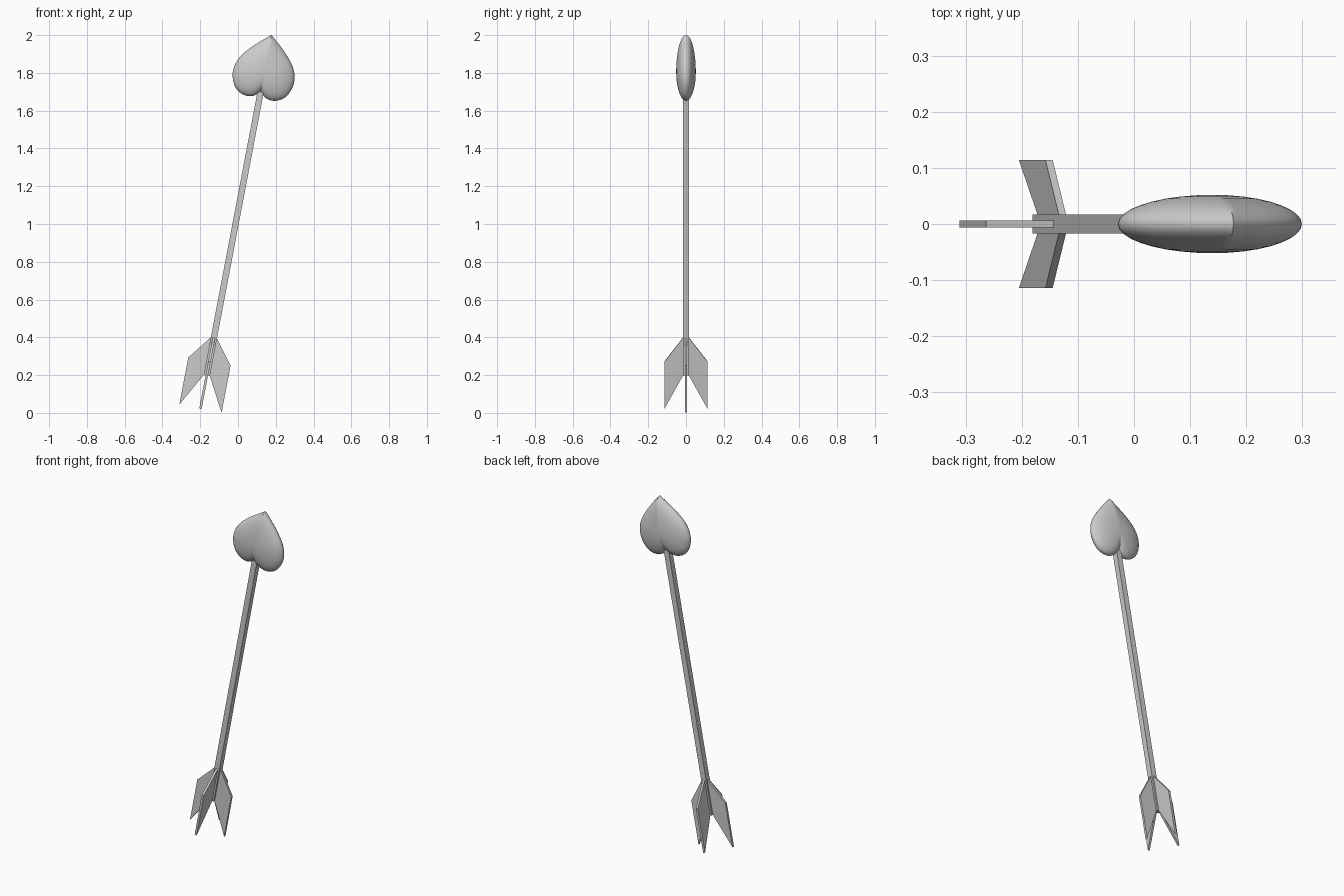
import bpy, bmesh, math
from mathutils import Matrix, Vector

if "Cube" in bpy.data.objects:
    bpy.data.objects.remove(bpy.data.objects["Cube"])

# Every part is modelled upright, then leaned over along the arrow's axis
TILT = (Matrix.Translation((-0.165, 0, 0.2))
        @ Matrix.Rotation(math.atan(0.19), 4, 'Y'))


def finish(name, bm, smooth=False):
    bmesh.ops.recalc_face_normals(bm, faces=bm.faces)
    bm.transform(TILT)
    mesh = bpy.data.meshes.new(name)
    bm.to_mesh(mesh)
    bm.free()
    obj = bpy.data.objects.new(name, mesh)
    bpy.context.collection.objects.link(obj)
    if smooth:
        bpy.context.view_layer.objects.active = obj
        obj.select_set(True)
        bpy.ops.object.shade_smooth_by_angle(angle=math.radians(40))
        obj.select_set(False)
    return obj


def curve_through(points, steps):
    """Catmull-Rom samples of an open curve."""
    p = [Vector(q) for q in points]
    p = [2 * p[0] - p[1]] + p + [2 * p[-1] - p[-2]]
    out = []
    for i in range(1, len(p) - 2):
        a, b, c, d = p[i - 1:i + 3]
        for s in range(steps):
            t = s / steps
            out.append(0.5 * (2 * b + (c - a) * t + (2 * a - 5 * b + 4 * c - d) * t**2
                              + (3 * b - a - 3 * c + d) * t**3))
    return out + [p[-2]]


# Square shaft
bm = bmesh.new()
bmesh.ops.create_cube(bm, size=1)
bm.transform(Matrix.Translation((0, 0, 0.785)) @ Matrix.Diagonal((0.033, 0.033, 1.57, 1)))
finish("shaft", bm)

# Four feather vanes around the tail
VANE = [(0.015, 0.203), (0.114, 0.073), (0.114, -0.181), (0.015, 0.0)]
HALF_THICK = 0.0065
for i in range(4):
    bm = bmesh.new()
    face = bm.faces.new([bm.verts.new((x, -HALF_THICK, z)) for x, z in VANE])
    new = bmesh.ops.extrude_face_region(bm, geom=[face])["geom"]
    bmesh.ops.translate(bm, vec=(0, 2 * HALF_THICK, 0),
                        verts=[g for g in new if isinstance(g, bmesh.types.BMVert)])
    bm.transform(Matrix.Rotation(i * math.pi / 2, 4, 'Z'))
    finish(f"vane_{i + 1}", bm)

# Puffed heart head: outline rings shrinking towards the middle of each side
HALF_HEART = [(0, 1.833), (0.05, 1.79), (0.095, 1.747), (0.14, 1.692), (0.161, 1.64),
              (0.163, 1.588), (0.143, 1.535), (0.11, 1.504), (0.07, 1.492),
              (0.035, 1.498), (0.012, 1.514), (0, 1.524)]
half = curve_through(HALF_HEART, 4)
outline = half + [Vector((-p.x, p.y)) for p in half[-2:0:-1]]
CENTRE_Z, DEPTH, RINGS = 1.635, 0.052, 9
bm = bmesh.new()
rings = []
for k in range(-RINGS + 1, RINGS):
    t = k / RINGS * math.pi / 2
    rings.append([bm.verts.new((p.x * math.cos(t), DEPTH * math.sin(t),
                                CENTRE_Z + (p.y - CENTRE_Z) * math.cos(t)))
                  for p in outline])
n = len(outline)
for a, b in zip(rings, rings[1:]):
    for j in range(n):
        bm.faces.new((a[j], a[(j + 1) % n], b[(j + 1) % n], b[j]))
for ring, side in ((rings[0], -1), (rings[-1], 1)):
    pole = bm.verts.new((0, side * DEPTH, CENTRE_Z))
    for j in range(n):
        bm.faces.new((ring[j], ring[(j + 1) % n], pole))
finish("heart_head", bm, smooth=True)
